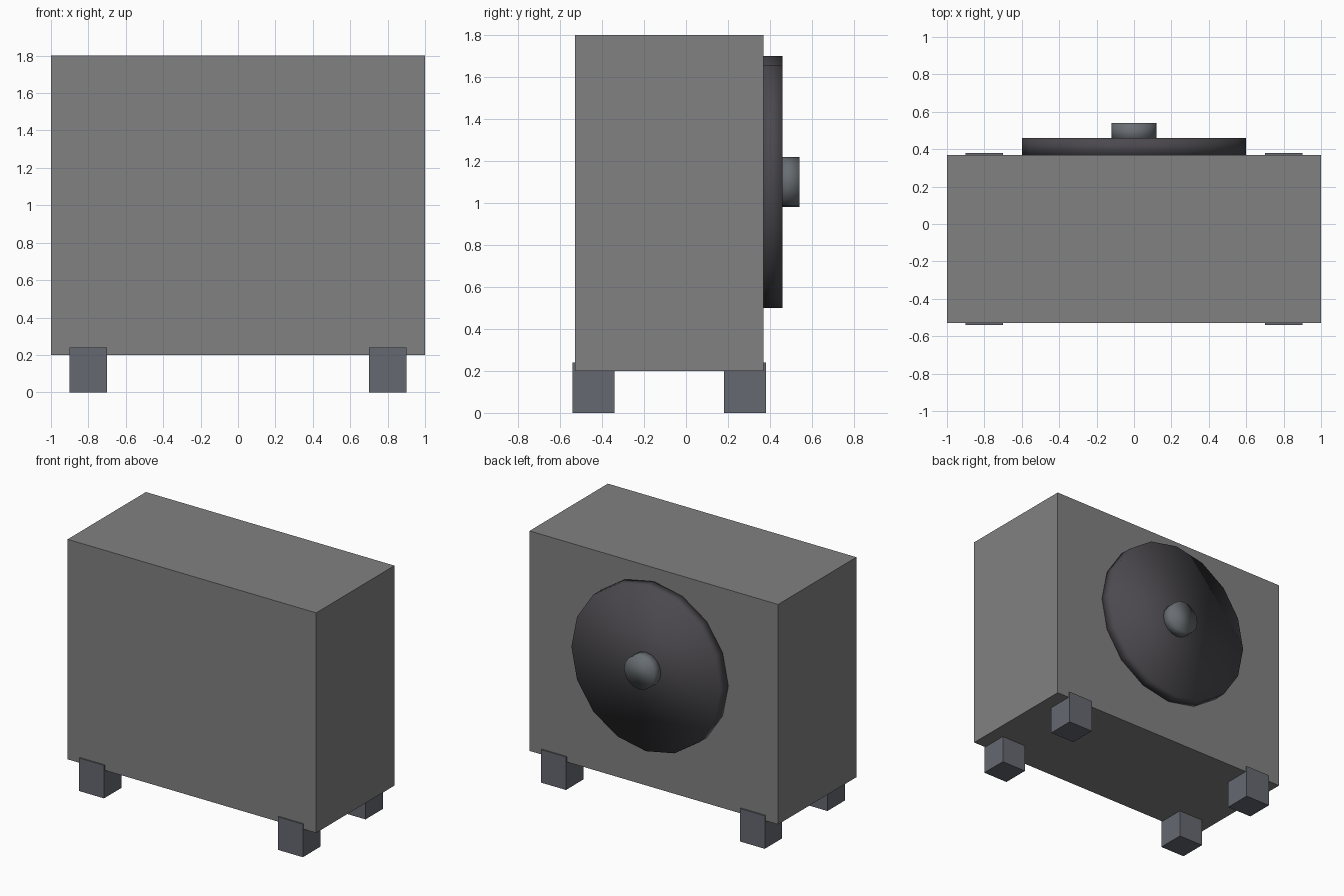
import bpy
from math import radians

if "Cube" in bpy.data.objects:
    bpy.data.objects.remove(bpy.data.objects["Cube"])


def material(name, rgb):
    m = bpy.data.materials.new(name)
    m.diffuse_color = (*rgb, 1)
    m.use_nodes = True
    m.node_tree.nodes["Principled BSDF"].inputs["Base Color"].default_value = m.diffuse_color
    return m


def box(name, lo, hi, mat):
    """Box spanning two opposite corners."""
    centre = [(a + b) / 2 for a, b in zip(lo, hi)]
    bpy.ops.mesh.primitive_cube_add(size=1, location=centre)
    ob = bpy.context.object
    ob.name = name
    ob.scale = [b - a for a, b in zip(lo, hi)]
    bpy.ops.object.transform_apply(location=False, rotation=False, scale=True)
    ob.data.materials.append(mat)


def disc(name, radius, y0, y1, mat):
    """Sixteen-sided cylinder along y, fully smooth shaded."""
    bpy.ops.mesh.primitive_cylinder_add(
        vertices=16, radius=radius, depth=y1 - y0,
        location=(0, (y0 + y1) / 2, 1.1), rotation=(radians(90), 0, 0))
    ob = bpy.context.object
    ob.name = name
    bpy.ops.object.shade_smooth()
    ob.data.materials.append(mat)


casing_grey = material("casing grey", (0.22, 0.22, 0.225))
foot_grey = material("foot grey", (0.13, 0.14, 0.165))
fan_dark = material("fan dark", (0.07, 0.066, 0.075))
hub_grey = material("hub grey", (0.14, 0.155, 0.17))

# Main casing
box("casing", (-1, -0.53, 0.2), (1, 0.37, 1.8), casing_grey)

# Fan disc and hub on the back
disc("fan_disc", 0.6, 0.36, 0.46, fan_dark)
disc("fan_hub", 0.12, 0.44, 0.54, hub_grey)

# Four feet, slightly proud of the casing
for side, x in (("left", -0.8), ("right", 0.8)):
    for end, y in (("front", -0.44), ("back", 0.28)):
        box(f"{end}_{side}_foot", (x - 0.1, y - 0.1, 0),
            (x + 0.1, y + 0.1, 0.24), foot_grey)
